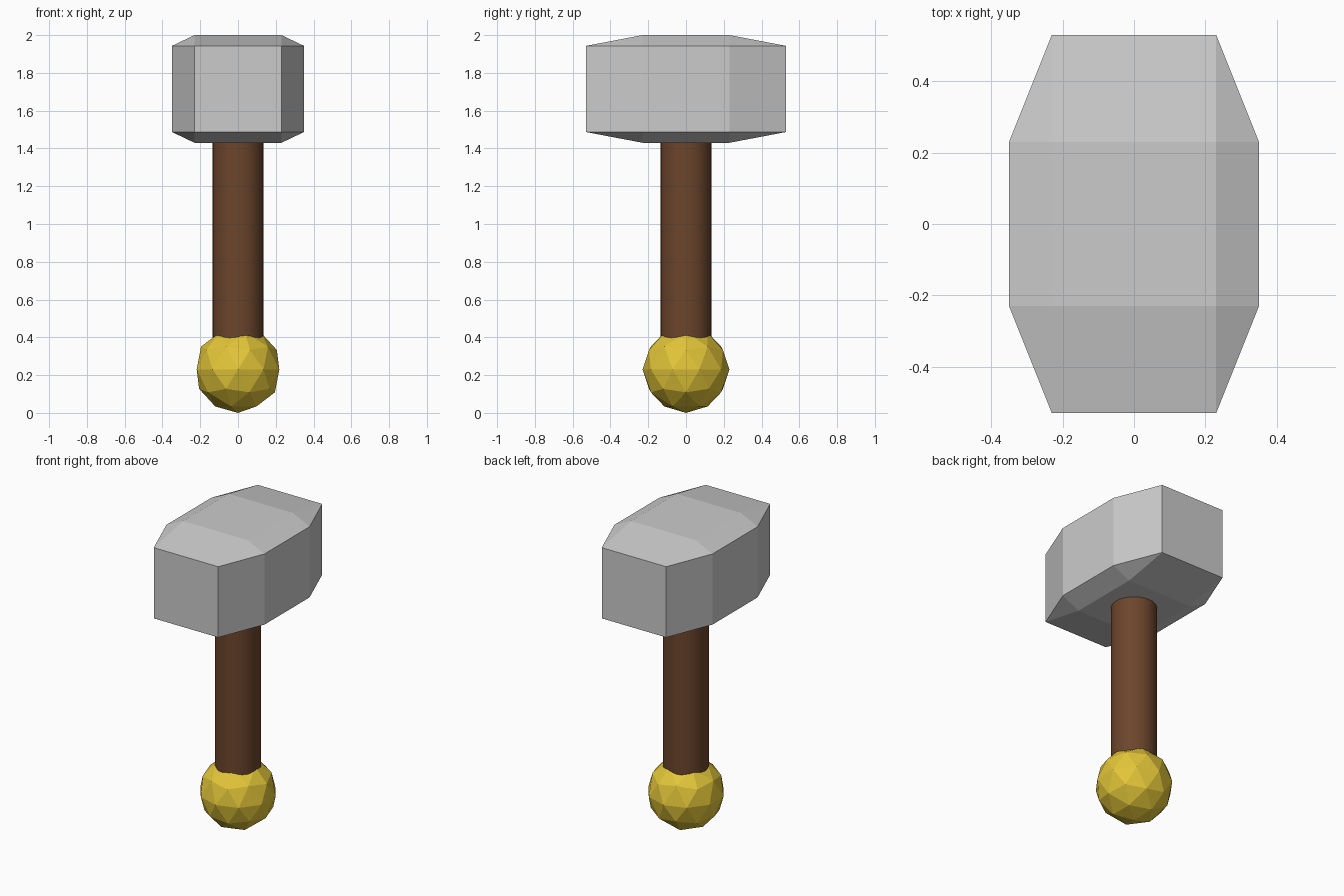
import bpy, bmesh, math

if "Cube" in bpy.data.objects:
    bpy.data.objects.remove(bpy.data.objects["Cube"])


def colour(obj, name, rgb):
    mat = bpy.data.materials.new(name)
    mat.diffuse_color = (*rgb, 1)
    mat.use_nodes = True
    mat.node_tree.nodes["Principled BSDF"].inputs["Base Color"].default_value = mat.diffuse_color
    obj.data.materials.append(mat)


# Pommel: faceted ball
R = 0.23
bpy.ops.mesh.primitive_ico_sphere_add(subdivisions=2, radius=R, location=(0, 0, R))
pommel = bpy.context.object
pommel.name = "pommel"
colour(pommel, "gold", (0.76, 0.56, 0.04))

# Handle: round shaft sunk into pommel and head
bottom, top = 0.25, 1.5
bpy.ops.mesh.primitive_cylinder_add(vertices=32, radius=0.135, depth=top - bottom,
                                    location=(0, 0, (top + bottom) / 2))
handle = bpy.context.object
handle.name = "handle"
colour(handle, "wood", (0.15, 0.06, 0.025))
bpy.ops.object.shade_smooth_by_angle(angle=math.radians(30))

# Head: block with every edge chamfered, the hull of three crossing boxes
inner = (0.23, 0.23, 0.228)
outer = (0.35, 0.53, 0.285)
bm = bmesh.new()
for axis in range(3):
    half = list(inner)
    half[axis] = outer[axis]
    for sx in (-1, 1):
        for sy in (-1, 1):
            for sz in (-1, 1):
                bm.verts.new((sx * half[0], sy * half[1], sz * half[2]))
bmesh.ops.convex_hull(bm, input=bm.verts[:])
bmesh.ops.dissolve_limit(bm, angle_limit=math.radians(1), verts=bm.verts[:], edges=bm.edges[:])
bmesh.ops.recalc_face_normals(bm, faces=bm.faces[:])
mesh = bpy.data.meshes.new("head")
bm.to_mesh(mesh)
bm.free()
head = bpy.data.objects.new("head", mesh)
head.location.z = 2 - outer[2]
bpy.context.collection.objects.link(head)
